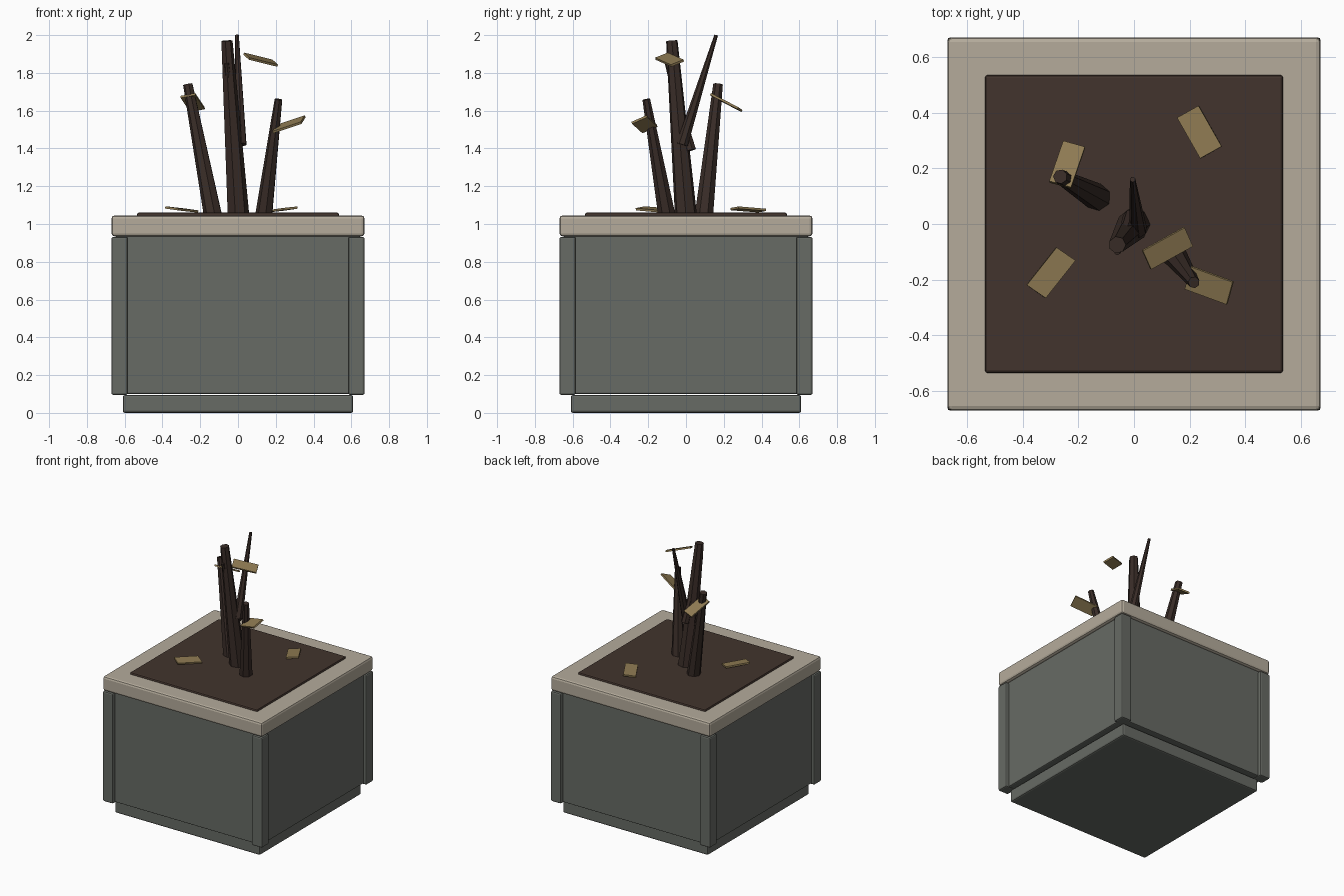
import bpy
from mathutils import Matrix, Vector

cube = bpy.data.objects.get("Cube")
if cube:
    bpy.data.objects.remove(cube, do_unlink=True)


def material(name, rgb):
    m = bpy.data.materials.new(name)
    m.use_nodes = True
    m.diffuse_color = (*rgb, 1)
    m.node_tree.nodes["Principled BSDF"].inputs["Base Color"].default_value = (*rgb, 1)
    return m


GREY = material("grey stone", (0.135, 0.145, 0.128))
PALE = material("pale stone", (0.46, 0.41, 0.33))
SOIL = material("dark soil", (0.054, 0.034, 0.026))
BARK = material("dead bark", (0.04, 0.025, 0.02))
LEAF = material("dry leaf", (0.27, 0.195, 0.085))


def finish(name, mat, bevel=0):
    ob = bpy.context.object
    ob.name = name
    ob.data.materials.append(mat)
    if bevel:
        mod = ob.modifiers.new("soft edges", "BEVEL")
        mod.width = bevel
        mod.segments = 2
    return ob


def box(name, mat, x, y, half, z0, z1, bevel):
    """Square block of given half width between two heights."""
    bpy.ops.mesh.primitive_cube_add(size=2)
    ob = bpy.context.object
    ob.data.transform(Matrix.Translation((x, y, (z0 + z1) / 2))
                      @ Matrix.Diagonal((half, half, (z1 - z0) / 2, 1)))
    return finish(name, mat, bevel)


def stalk(name, start, end, r0, r1):
    """Tapered faceted stem between two points."""
    a, b = Vector(start), Vector(end)
    bpy.ops.mesh.primitive_cone_add(vertices=7, radius1=r0, radius2=r1, depth=(b - a).length)
    ob = finish(name, BARK)
    ob.location = (a + b) / 2
    ob.rotation_euler = (b - a).to_track_quat("Z", "Y").to_euler()


def leaf(name, centre, along, across):
    """Thin rectangular plate spanned by two edge vectors."""
    u, v = Vector(along), Vector(across)
    n = u.cross(v).normalized() * 0.012
    bpy.ops.mesh.primitive_cube_add(size=1)
    ob = bpy.context.object
    if n.z < 0:
        v, n, u = u, -n, v
    basis = Matrix((u, v, n)).transposed().to_4x4()
    ob.data.transform(Matrix.Translation(centre) @ basis)
    finish(name, LEAF)


# Planter
box("plinth", GREY, 0, 0, 0.61, 0.005, 0.1, 0.012)
box("planter_body", GREY, 0, 0, 0.645, 0.1, 0.94, 0.008)
for side, sx in (("left", 1), ("right", -1)):
    for end, sy in (("front", -1), ("back", 1)):
        box(f"{end}_{side}_post", GREY, sx * 0.627, sy * 0.627, 0.043, 0.095, 0.932, 0.01)
box("rim", PALE, 0, 0, 0.67, 0.935, 1.045, 0.016)
box("soil", SOIL, 0, 0, 0.535, 1.0, 1.06, 0.01)
bpy.data.objects["plinth"].location.z = -0.005

# Dead stems
stalk("main_stem", (0, 0.0, 1.04), (-0.06, -0.075, 1.97), 0.06, 0.031)
stalk("left_stem", (0.137, -0.1, 1.04), (0.215, -0.21, 1.66), 0.047, 0.021)
stalk("right_stem", (-0.13, 0.095, 1.04), (-0.265, 0.17, 1.74), 0.05, 0.026)
stalk("back_twig", (0.015, -0.02, 1.42), (-0.005, 0.16, 2.0), 0.032, 0.01)
stalk("front_twig", (-0.01, 0.025, 1.39), (-0.06, -0.1, 1.85), 0.03, 0.012)

# Withered leaves
leaf("top_leaf", (0.12, -0.087, 1.87), (0.15, 0.083, -0.037), (0.03, -0.067, -0.027))
leaf("left_leaf", (0.27, -0.22, 1.528), (0.15, -0.055, 0.05), (-0.022, -0.08, -0.035))
leaf("right_leaf", (-0.24, 0.213, 1.643), (0.05, 0.145, -0.075), (-0.078, 0.022, -0.015))
leaf("back_fallen_leaf", (0.235, 0.33, 1.077), (0.083, -0.146, 0.012), (0.077, 0.043, 0.008))
leaf("front_fallen_leaf", (-0.298, -0.175, 1.077), (-0.107, -0.135, 0.012), (0.068, -0.047, -0.01))
